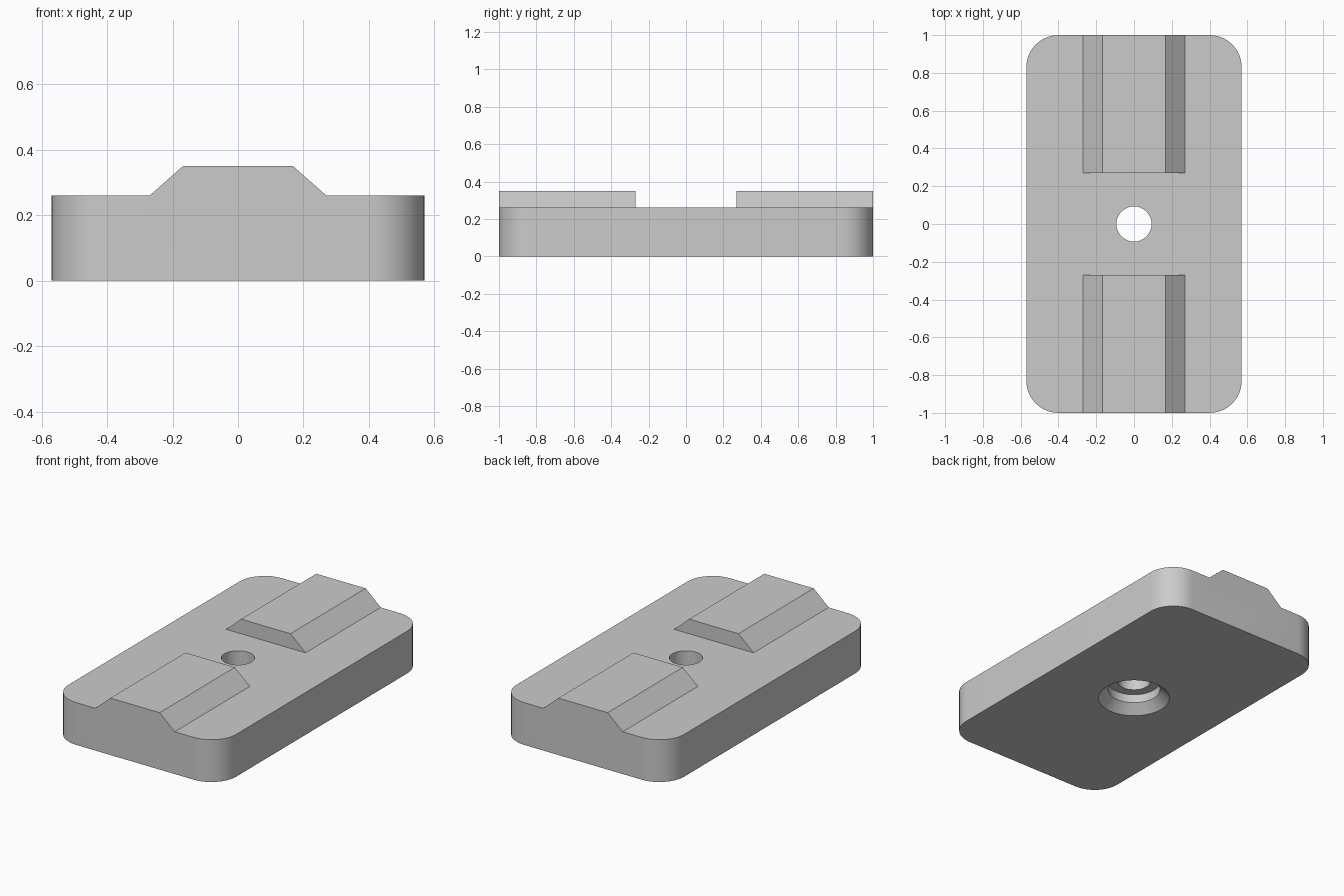
import bpy
import bmesh
from math import cos, sin, pi, radians

cube = bpy.data.objects.get("Cube")
if cube:
    bpy.data.objects.remove(cube, do_unlink=True)

HALF_X, HALF_Y, BASE_TOP, CORNER = 0.57, 1.0, 0.26, 0.17
RIDGE_TOP, RIDGE_INNER = 0.35, 0.27

gray = bpy.data.materials.new("plain gray")
gray.use_nodes = True
gray.diffuse_color = (0.6, 0.6, 0.6, 1)
gray.node_tree.nodes["Principled BSDF"].inputs["Base Color"].default_value = (0.6, 0.6, 0.6, 1)


def loft(name, rings):
    """Join matching rings of points into a closed solid."""
    bm = bmesh.new()
    loops = [[bm.verts.new(p) for p in ring] for ring in rings]
    for a, b in zip(loops, loops[1:]):
        for i in range(len(a)):
            j = (i + 1) % len(a)
            bm.faces.new((a[i], a[j], b[j], b[i]))
    bm.faces.new(loops[0])
    bm.faces.new(loops[-1])
    bmesh.ops.recalc_face_normals(bm, faces=bm.faces)
    mesh = bpy.data.meshes.new(name)
    bm.to_mesh(mesh)
    bm.free()
    mesh.materials.append(gray)
    obj = bpy.data.objects.new(name, mesh)
    bpy.context.collection.objects.link(obj)
    return obj


def combine(target, tool, operation):
    """Apply a boolean and discard the tool object."""
    mod = target.modifiers.new(operation, 'BOOLEAN')
    mod.operation = operation
    mod.solver = 'EXACT'
    mod.object = tool
    bpy.context.view_layer.objects.active = target
    bpy.ops.object.modifier_apply(modifier=mod.name)
    bpy.data.objects.remove(tool, do_unlink=True)


# Base plate with rounded corners
outline = []
for quarter, (sx, sy) in enumerate([(1, 1), (-1, 1), (-1, -1), (1, -1)]):
    for step in range(13):
        a = (quarter + step / 12) * pi / 2
        outline.append((sx * (HALF_X - CORNER) + CORNER * cos(a),
                        sy * (HALF_Y - CORNER) + CORNER * sin(a)))
plate = loft("mounting_plate", [[(x, y, z) for x, y in outline] for z in (0, BASE_TOP)])

# Two tapered ridges, merged flush with the plate ends
half = [(0.27, 0.18), (0.27, BASE_TOP), (0.168, RIDGE_TOP)]
profile = half + [(-x, z) for x, z in reversed(half)]
for side in (-1, 1):
    ridge = loft("ridge", [[(x, side * y, z) for x, z in profile]
                           for y in (RIDGE_INNER, HALF_Y)])
    combine(plate, ridge, 'UNION')

# Screw hole, counterbored and chamfered from below
steps = [(0.255, -0.05), (0.15, 0.055), (0.15, 0.108), (0.093, 0.108), (0.093, 0.4)]
angles = [2 * pi * i / 64 for i in range(64)]
hole = loft("screw_hole_cutter", [[(r * cos(a), r * sin(a), z) for a in angles]
                                  for r, z in steps])
combine(plate, hole, 'DIFFERENCE')

# Smooth curved walls, keep edges crisp
bpy.ops.object.select_all(action='DESELECT')
plate.select_set(True)
bpy.context.view_layer.objects.active = plate
bpy.ops.object.shade_smooth_by_angle(angle=radians(30))
